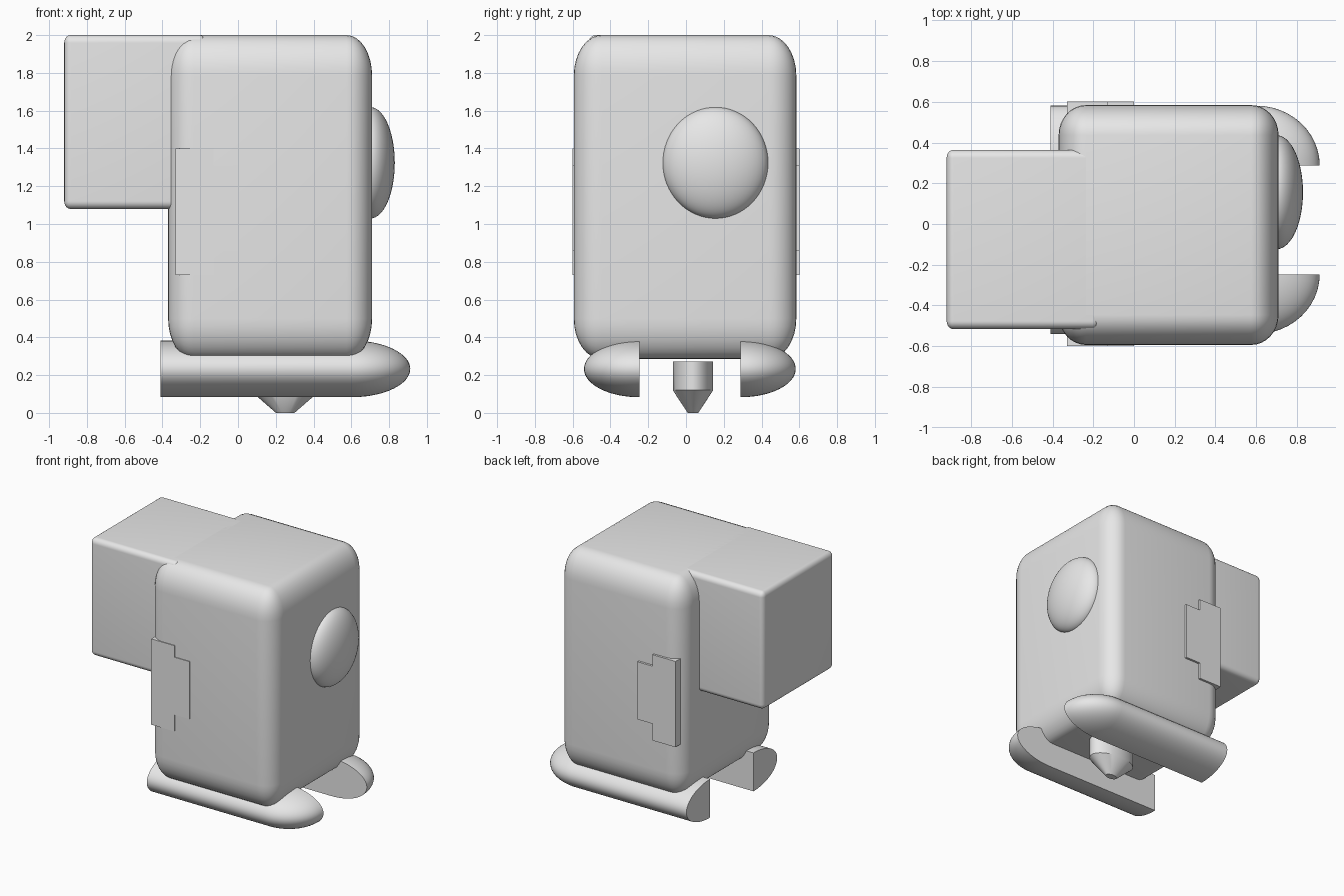
import bpy, bmesh, math
from mathutils import Vector, Matrix

default = bpy.data.objects.get("Cube")
if default:
    bpy.data.objects.remove(default, do_unlink=True)

grey = bpy.data.materials.new("plain_grey")
grey.use_nodes = True
grey.diffuse_color = (0.8, 0.8, 0.8, 1)
grey.node_tree.nodes["Principled BSDF"].inputs["Base Color"].default_value = (0.8, 0.8, 0.8, 1)


def finish(name, bm, smooth=True):
    bmesh.ops.recalc_face_normals(bm, faces=bm.faces)
    mesh = bpy.data.meshes.new(name)
    bm.to_mesh(mesh)
    bm.free()
    mesh.materials.append(grey)
    obj = bpy.data.objects.new(name, mesh)
    bpy.context.collection.objects.link(obj)
    if smooth:
        bpy.ops.object.select_all(action='DESELECT')
        obj.select_set(True)
        bpy.context.view_layer.objects.active = obj
        bpy.ops.object.shade_smooth_by_angle(angle=math.radians(35))
    return obj


def rounded_box(name, low, high, round_fraction):
    """Rounded unit cube stretched to fill the given bounds."""
    low, high = Vector(low), Vector(high)
    bm = bmesh.new()
    bmesh.ops.create_cube(bm, size=1)
    bmesh.ops.bevel(bm, geom=bm.edges[:], offset=round_fraction, segments=8,
                    profile=0.5, affect='EDGES')
    bmesh.ops.scale(bm, vec=high - low, verts=bm.verts)
    bmesh.ops.translate(bm, vec=(low + high) / 2, verts=bm.verts)
    return finish(name, bm)


def ellipsoid(centre, radii):
    bm = bmesh.new()
    bmesh.ops.create_uvsphere(bm, u_segments=48, v_segments=32, radius=1)
    bmesh.ops.scale(bm, vec=radii, verts=bm.verts)
    bmesh.ops.translate(bm, vec=centre, verts=bm.verts)
    return bm


def foot(name, side, inner_y):
    """Half-round skid with a rounded toe and a flat inner wall."""
    toe_x, heel_x = 0.6, -0.41
    centre = (toe_x, inner_y, 0.233)
    bm = ellipsoid(centre, (0.312, 0.293, 0.15))

    def cut(normal):
        geom = bm.verts[:] + bm.edges[:] + bm.faces[:]
        result = bmesh.ops.bisect_plane(bm, geom=geom, dist=1e-5, plane_co=centre,
                                        plane_no=normal, clear_inner=True)
        return [e for e in result["geom_cut"] if isinstance(e, bmesh.types.BMEdge)]

    rim = cut((1, 0, 0))
    swept = bmesh.ops.extrude_edge_only(bm, edges=rim)["geom"]
    bmesh.ops.translate(bm, vec=(heel_x - toe_x, 0, 0),
                        verts=[v for v in swept if isinstance(v, bmesh.types.BMVert)])
    bmesh.ops.holes_fill(bm, edges=[e for e in bm.edges if e.is_boundary], sides=0)
    cut((0, side, 0))
    bmesh.ops.holes_fill(bm, edges=[e for e in bm.edges if e.is_boundary], sides=0)
    return finish(name, bm)


def side_plate(name, y_inner, y_outer):
    """Stepped plate: a tall part and a shorter tongue."""
    outline = [(-0.33, 0.73), (-0.13, 0.73), (-0.13, 0.86), (0, 0.86),
               (0, 1.31), (-0.13, 1.31), (-0.13, 1.4), (-0.33, 1.4)]
    bm = bmesh.new()
    face = bm.faces.new([bm.verts.new((x, y_inner, z)) for x, z in outline])
    moved = bmesh.ops.extrude_face_region(bm, geom=[face])["geom"]
    bmesh.ops.translate(bm, vec=(0, y_outer - y_inner, 0),
                        verts=[v for v in moved if isinstance(v, bmesh.types.BMVert)])
    return finish(name, bm, smooth=False)


# Main housing and the block on its side
rounded_box("housing", (-0.37, -0.594, 0.285), (0.71, 0.584, 2), 0.125)
rounded_box("side_block", (-0.92, -0.516, 1.08), (-0.17, 0.364, 2), 0.045)

# Domed button
finish("dome", ellipsoid((0.7, 0.156, 1.324), (0.13, 0.28, 0.295)))

# Skids
foot("front_foot", -1, -0.247)
foot("back_foot", 1, 0.288)

# Plates on the front and back walls
side_plate("front_plate", -0.55, -0.6)
side_plate("back_plate", 0.54, 0.601)

# Nozzle: cylinder with a conical tip, oval in plan
bm = bmesh.new()
for r_low, r_high, z_low, z_high in ((0.028, 0.107, 0, 0.12), (0.107, 0.107, 0.12, 0.272)):
    bmesh.ops.create_cone(bm, cap_ends=True, segments=48, radius1=r_low, radius2=r_high,
                          depth=z_high - z_low,
                          matrix=Matrix.Translation((0, 0, (z_low + z_high) / 2)))
inner_caps = [f for f in bm.faces if all(abs(v.co.z - 0.12) < 1e-4 for v in f.verts)]
bmesh.ops.delete(bm, geom=inner_caps, context='FACES_ONLY')
bmesh.ops.remove_doubles(bm, verts=bm.verts, dist=1e-4)
bmesh.ops.scale(bm, vec=(1.75, 1, 1), verts=bm.verts)
bmesh.ops.translate(bm, vec=(0.25, 0.037, 0), verts=bm.verts)
finish("nozzle", bm)
